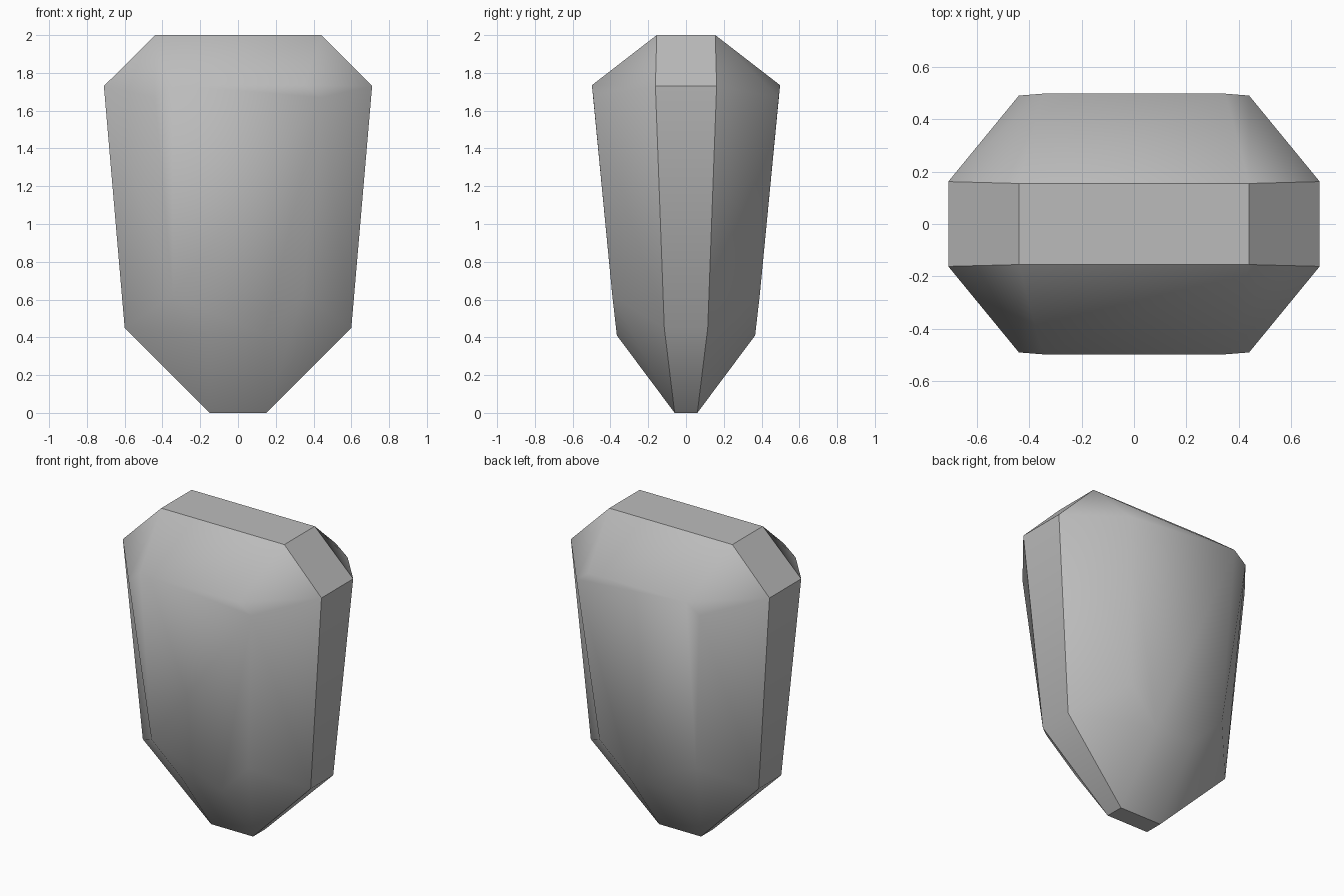
import bpy
import bmesh

cube = bpy.data.objects.get("Cube")
if cube:
    bpy.data.objects.remove(cube, do_unlink=True)

# Plain grey stone
stone = bpy.data.materials.new("stone grey")
stone.use_nodes = True
grey = (0.5, 0.5, 0.5, 1.0)
stone.diffuse_color = grey
stone.node_tree.nodes["Principled BSDF"].inputs["Base Color"].default_value = grey

# Half outlines from top to bottom: x, height, half thickness
rim = [(0.44, 2.0, 0.155), (0.71, 1.73, 0.162), (0.60, 0.45, 0.115), (0.15, 0.0, 0.06)]
raised = [(0.35, 1.735, 0.498), (0.44, 1.67, 0.491), (0.345, 0.62, 0.39), (0.14, 0.41, 0.366)]

bm = bmesh.new()


def ring(half, side):
    """Closed outline made by mirroring a half outline across x."""
    full = half + [(-x, z, y) for x, z, y in reversed(half)]
    return [bm.verts.new((x, side * y, z)) for x, z, y in full]


# Four rings: front face, front rim, back rim, back face
rings = [ring(raised, -1), ring(rim, -1), ring(rim, 1), ring(raised, 1)]
count = len(rings[0])
for a, b in zip(rings, rings[1:]):
    for i in range(count):
        j = (i + 1) % count
        bm.faces.new((a[i], a[j], b[j], b[i]))
bm.faces.new(rings[0])
bm.faces.new(rings[3])
bmesh.ops.recalc_face_normals(bm, faces=bm.faces)

# Smooth bevels on both faces, crisp band around the edge
for face in bm.faces:
    face.smooth = True
for r in rings[1:3]:
    for i in range(count):
        bm.edges.get((r[i], r[(i + 1) % count])).smooth = False
for i in range(count):
    if i not in (2, 5):  # lower side bends stay soft
        bm.edges.get((rings[1][i], rings[2][i])).smooth = False

mesh = bpy.data.meshes.new("faceted_stone")
bm.to_mesh(mesh)
bm.free()
mesh.materials.append(stone)
body = bpy.data.objects.new("faceted_stone", mesh)
bpy.context.collection.objects.link(body)
